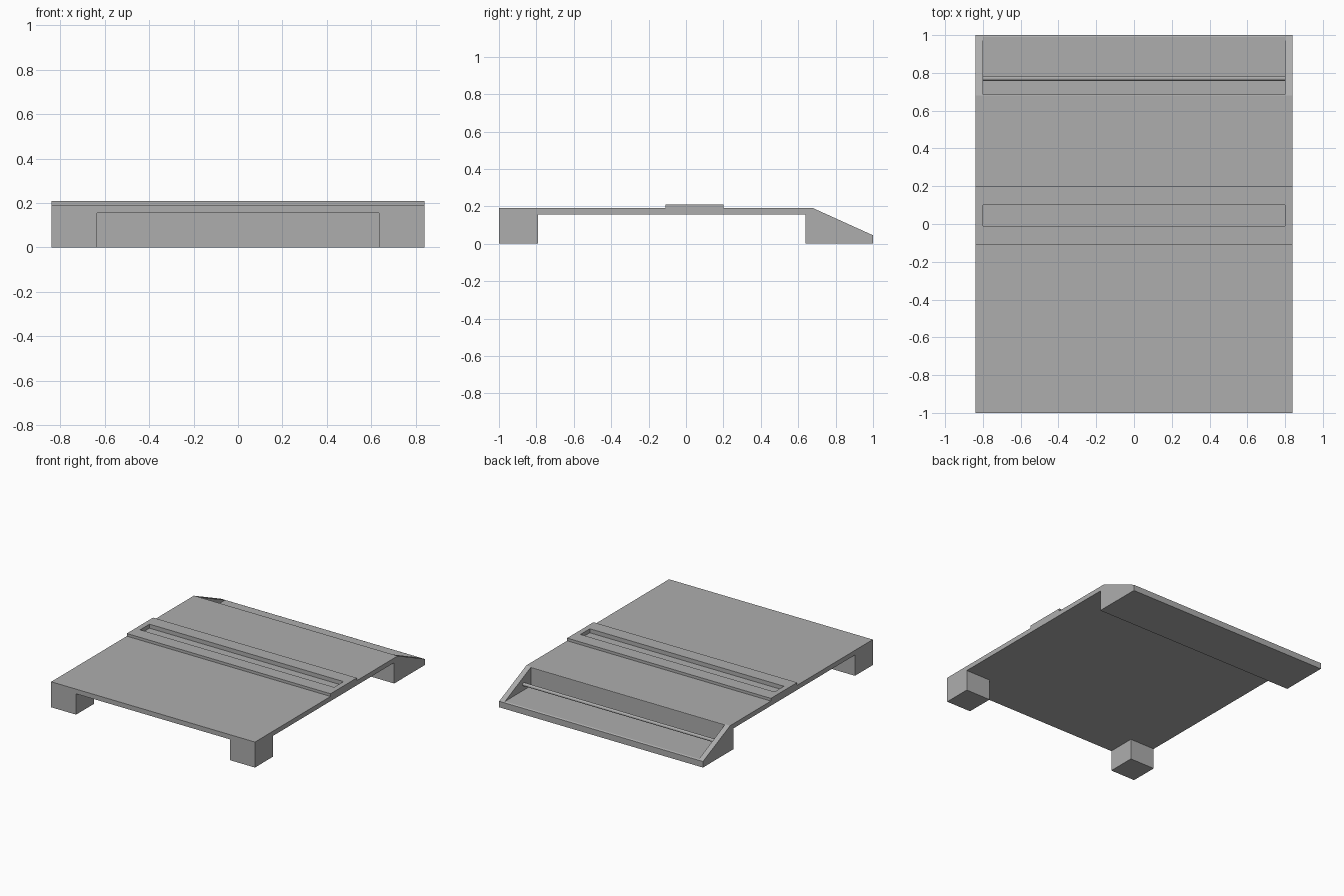
import bpy
import bmesh
from math import pi
from mathutils import Matrix

default = bpy.data.objects.get("Cube")
if default:
    bpy.data.objects.remove(default, do_unlink=True)

HALF_W = 0.84        # half width of the platform
DECK, UNDER = 0.19, 0.155
LIP = 0.045          # height of the thin back edge
POCKET = 0.80        # half width of slot and pocket

grey = bpy.data.materials.new("plain_grey")
grey.use_nodes = True
colour = (0.42, 0.42, 0.42, 1)
grey.diffuse_color = colour
grey.node_tree.nodes["Principled BSDF"].inputs["Base Color"].default_value = colour


def finish(name, bm):
    bmesh.ops.recalc_face_normals(bm, faces=bm.faces)
    mesh = bpy.data.meshes.new(name)
    bm.to_mesh(mesh)
    bm.free()
    mesh.materials.append(grey)
    obj = bpy.data.objects.new(name, mesh)
    bpy.context.collection.objects.link(obj)
    return obj


def extrude_profile(name, points, half_width):
    """Sweep a (y, z) outline across the width."""
    bm = bmesh.new()
    face = bm.faces.new([bm.verts.new((-half_width, y, z)) for y, z in points])
    side = bmesh.ops.extrude_face_region(bm, geom=[face])["geom"]
    moved = [v for v in side if isinstance(v, bmesh.types.BMVert)]
    bmesh.ops.translate(bm, verts=moved, vec=(2 * half_width, 0, 0))
    return finish(name, bm)


def cut(target, half_width, y0, y1, z0, z1):
    """Remove a centred box from the target."""
    cutter = extrude_profile("cutter", [(y0, z0), (y1, z0), (y1, z1), (y0, z1)], half_width)
    cutter.hide_render = True
    mod = target.modifiers.new("cut", 'BOOLEAN')
    mod.operation, mod.solver, mod.object = 'DIFFERENCE', 'EXACT', cutter
    bpy.context.view_layer.objects.active = target
    bpy.ops.object.modifier_apply(modifier=mod.name)
    bpy.data.objects.remove(cutter, do_unlink=True)


# Platform: front legs, thin deck, raised band and sloping back block
platform = extrude_profile("platform", [
    (-1, 0), (-0.79, 0), (-0.79, UNDER), (0.64, UNDER), (0.64, 0), (1, 0),
    (1, LIP), (0.68, DECK), (0.2, DECK), (0.2, 0.21), (-0.11, 0.21),
    (-0.11, DECK), (-1, DECK)], HALF_W)

cut(platform, 0.635, -1.1, -0.785, -0.1, UNDER)      # gap between the front legs
cut(platform, POCKET, -0.01, 0.1, 0.18, 0.3)         # slot in the raised band
cut(platform, POCKET, 0.685, 1.1, LIP + 0.005, 0.3)  # open pocket in the back slope

# Thin rod across the pocket
bm = bmesh.new()
bmesh.ops.create_cone(bm, cap_ends=True, segments=12, radius1=0.012, radius2=0.012,
                      depth=2 * POCKET, matrix=Matrix.Translation((0, 0.77, 0.095))
                      @ Matrix.Rotation(pi / 2, 4, 'Y'))
finish("pocket_rod", bm)
